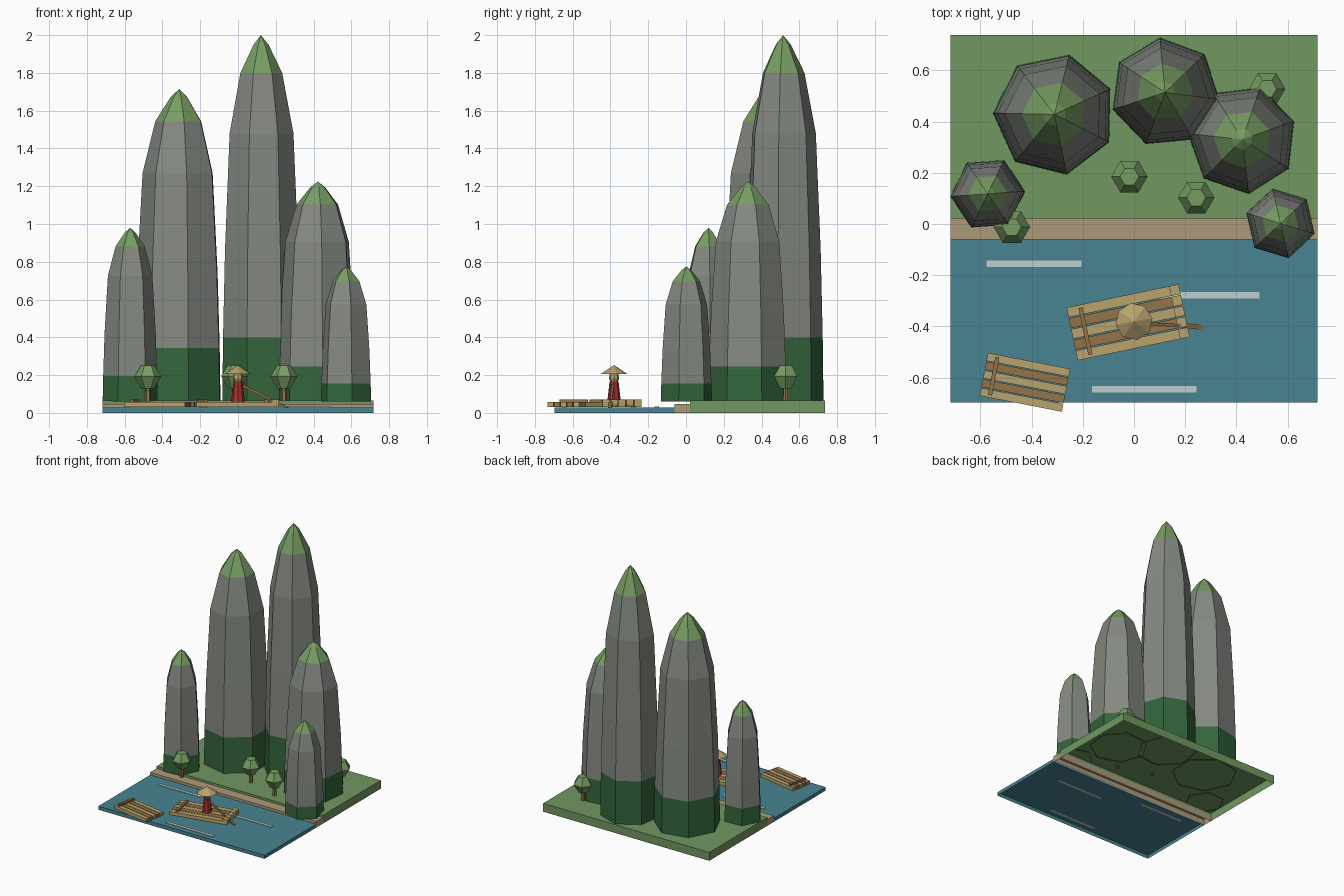
import bpy, bmesh, math
from mathutils import Vector, Matrix

if "Cube" in bpy.data.objects:
    bpy.data.objects.remove(bpy.data.objects["Cube"], do_unlink=True)


def material(name, *srgb):
    lin = [((c / 255 + 0.055) / 1.055) ** 2.4 for c in srgb] + [1]
    m = bpy.data.materials.new(name)
    m.use_nodes = True
    m.diffuse_color = lin
    m.node_tree.nodes["Principled BSDF"].inputs["Base Color"].default_value = lin
    return m


rock = material("grey rock", 132, 137, 129)
forest = material("dark forest green", 52, 101, 60)
moss = material("moss green", 119, 157, 98)
grass = material("grass green", 113, 151, 96)
sand = material("sand", 171, 154, 122)
water = material("river blue", 72, 132, 146)
foam = material("pale ripple", 190, 207, 206)
bamboo = material("light bamboo", 184, 163, 108)
wood = material("brown wood", 148, 115, 72)
red = material("red cloth", 168, 44, 44)


def finish(name, bm, mats, matrix):
    mesh = bpy.data.meshes.new(name)
    bm.to_mesh(mesh)
    bm.free()
    for m in mats:
        mesh.materials.append(m)
    ob = bpy.data.objects.new(name, mesh)
    ob.matrix_world = matrix
    bpy.context.collection.objects.link(ob)


def box(name, mat, size, centre, frame=Matrix(), hollow=False):
    """Block; a hollow one has no underside."""
    bm = bmesh.new()
    bmesh.ops.create_cube(bm, size=1)
    bmesh.ops.scale(bm, vec=size, verts=bm.verts)
    if hollow:
        under = [f for f in bm.faces if f.normal.z < -0.5]
        bmesh.ops.delete(bm, geom=under, context="FACES_ONLY")
    finish(name, bm, [mat], frame @ Matrix.Translation(centre))


def turned(name, mats, bands, profile, sides, centre, turn=0, hollow=False):
    """Faceted solid from (radius, height) rings; bands gives a material per ring gap."""
    bm = bmesh.new()
    rings = []
    for r, z in profile:
        if r == 0:
            rings.append([bm.verts.new((0, 0, z))])
            continue
        angles = [math.radians(turn) + math.tau * i / sides for i in range(sides)]
        rings.append([bm.verts.new((r * math.cos(a), r * math.sin(a), z)) for a in angles])
    for k, (low, high) in enumerate(zip(rings, rings[1:])):
        for i in range(sides):
            j = (i + 1) % sides
            if len(high) == 1:
                face = bm.faces.new((low[i], low[j], high[0]))
            else:
                face = bm.faces.new((low[i], low[j], high[j], high[i]))
            face.material_index = bands[k]
    if not hollow:
        bm.faces.new(rings[0][::-1]).material_index = bands[0]
    if len(rings[-1]) > 1:
        bm.faces.new(rings[-1]).material_index = bands[-1]
    finish(name, bm, mats, Matrix.Translation(centre))


# Base slabs, open underneath
for name, mat, y0, y1, top in (("river", water, -0.697, -0.06, 0.028),
                               ("sand_bank", sand, -0.06, 0.021, 0.048),
                               ("grass_bank", grass, 0.021, 0.737, 0.065)):
    box(name, mat, (1.434, y1 - y0, top), (0, (y0 + y1) / 2, top / 2), hollow=True)

# Ripples
for i, (x, y, length) in enumerate(((-0.39, -0.155, 0.37), (0.285, -0.278, 0.41),
                                    (0.04, -0.645, 0.408))):
    box(f"ripple_{i + 1}", foam, (length, 0.024, 0.006), (x, y, 0.03))

# Karst peaks: x, y, radius, top height, sides, turn
peaks = ((-0.311, 0.428, 0.24, 1.715, 7, 24.5), (0.121, 0.514, 0.215, 2.0, 7, -7.5),
         (0.423, 0.33, 0.214, 1.225, 7, 19.5), (-0.571, 0.118, 0.146, 0.98, 6, 4),
         (0.572, 0.002, 0.139, 0.775, 6, 43))
for i, (x, y, r, h, sides, turn) in enumerate(peaks):
    profile = [(r, 0.06), (r * 0.98, h * 0.2), (r * 0.93, h * 0.43),
               (r * 0.81, h * 0.74), (r * 0.53, h * 0.9), (r * 0.19, h * 0.975), (0, h)]
    turned(f"peak_{i + 1}", [forest, rock, moss], (0, 1, 1, 1, 2, 2),
           profile, sides, (x, y, 0), turn, hollow=True)

# Trees
for i, (x, y) in enumerate(((-0.018, 0.185), (0.243, 0.103), (0.52, 0.528), (-0.477, -0.012))):
    turned(f"tree_trunk_{i + 1}", [wood], (0,), [(0.016, 0.06), (0.013, 0.145)], 6,
           (x, y, 0), hollow=True)
    turned(f"tree_crown_{i + 1}", [moss], (0, 0),
           [(0.033, 0.13), (0.071, 0.193), (0.037, 0.25)], 6, (x, y, 0))


def raft(name, x, y, turn, length, width, bow):
    frame = Matrix.Translation((x, y, 0)) @ Matrix.Rotation(math.radians(turn), 4, "Z")
    pitch = width / 5
    for i in range(5):
        side = (i - 2) * pitch
        log = pitch * 0.9
        box(f"{name}_log_{i + 1}", wood if i % 2 else bamboo,
            (length, log, 0.025), (0, side, 0.0445), frame)
        if bow:
            box(f"{name}_bow_{i + 1}", bamboo, (0.038, log, 0.028),
                (length / 2 - 0.017, side, 0.058), frame)
    box(f"{name}_crossbar", wood, (0.016, width * 0.87, 0.016),
        (-length * 0.38, 0, 0.063), frame)


raft("main_raft", -0.024, -0.384, 11.8, 0.445, 0.215, True)
raft("small_raft", -0.426, -0.618, -11, 0.327, 0.174, False)

# Boatman
spot = (0, -0.381, 0)
turned("boatman_robe", [red], (0,), [(0.036, 0.058), (0.024, 0.165)], 8, spot)
turned("boatman_head", [bamboo], (0, 0),
       [(0.018, 0.163), (0.027, 0.182), (0.022, 0.21)], 8, spot)
turned("boatman_hat", [bamboo], (0,), [(0.073, 0.205), (0, 0.253)], 8, spot, 10)

# Oar
grip, tip = Vector((0.025, -0.387, 0.145)), Vector((0.272, -0.403, 0.02))
way = tip - grip
aim = Matrix.Translation(grip) @ way.to_track_quat("X", "Z").to_matrix().to_4x4()
box("oar_shaft", wood, (way.length, 0.012, 0.012), (way.length / 2, 0, 0), aim)
box("oar_blade", wood, (0.08, 0.02, 0.008), (way.length - 0.04, 0, 0), aim)
